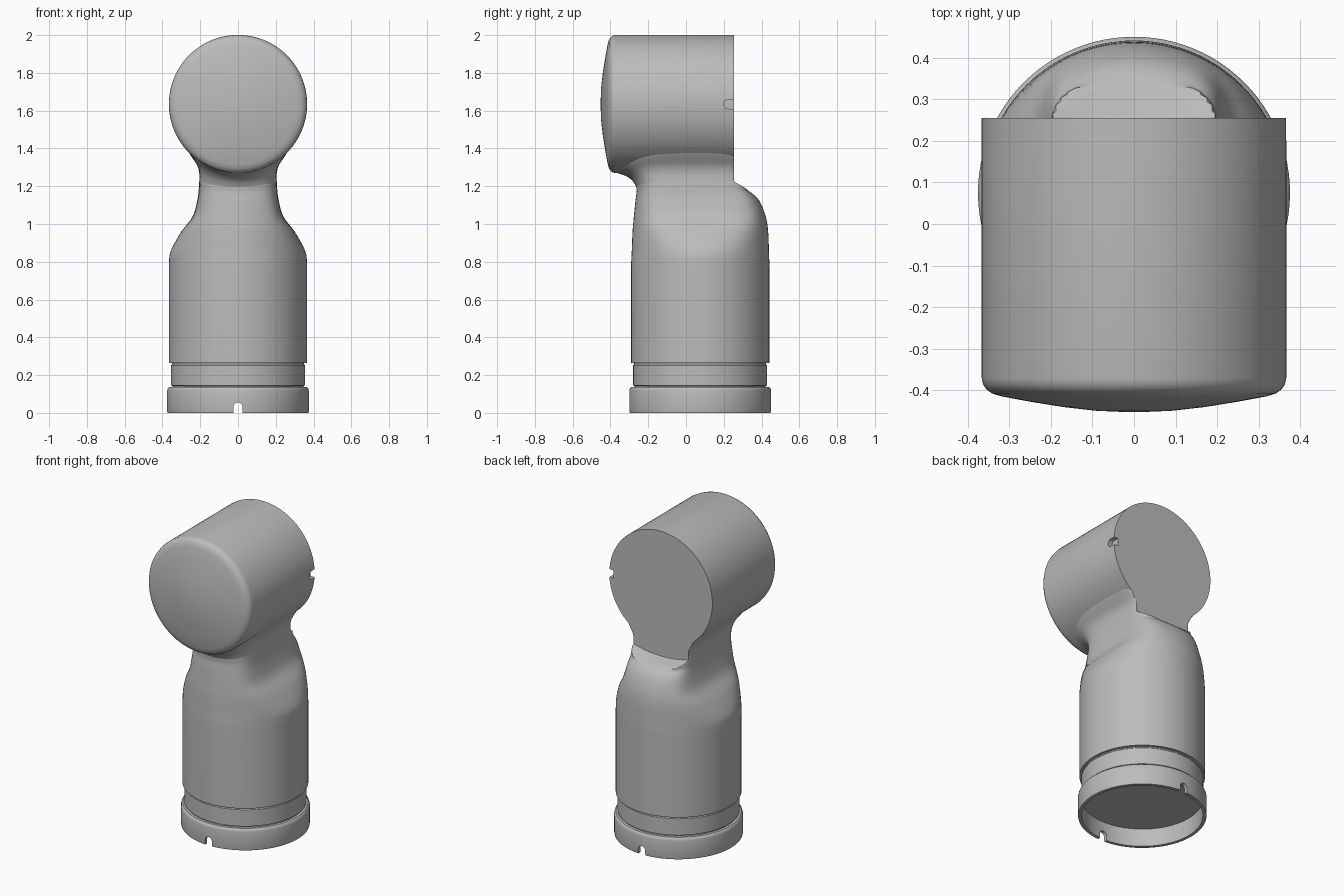
import bpy, bmesh, math
from mathutils import Vector

old = bpy.data.objects.get("Cube")
if old:
    bpy.data.objects.remove(old, do_unlink=True)

SEGMENTS = 96
RADIUS = 0.366          # body and head radius
BODY_Y = 0.075          # body axis
HEAD_Z = 1.635          # head axis
BACK_Y = 0.255          # flat rear face

grey = bpy.data.materials.new("plain grey")
grey.use_nodes = True
grey.diffuse_color = (0.5, 0.5, 0.5, 1)
grey.node_tree.nodes["Principled BSDF"].inputs["Base Color"].default_value = grey.diffuse_color


def loft(name, rings):
    """Skin a stack of closed rings and cap both ends."""
    bm = bmesh.new()
    loops = [[bm.verts.new(p) for p in ring] for ring in rings]
    for low, high in zip(loops, loops[1:]):
        n = len(low)
        for i in range(n):
            j = (i + 1) % n
            bm.faces.new((low[i], low[j], high[j], high[i]))
    bm.faces.new(loops[0][::-1])
    bm.faces.new(loops[-1])
    bmesh.ops.recalc_face_normals(bm, faces=bm.faces)
    mesh = bpy.data.meshes.new(name)
    bm.to_mesh(mesh)
    bm.free()
    mesh.materials.append(grey)
    obj = bpy.data.objects.new(name, mesh)
    bpy.context.collection.objects.link(obj)
    return obj


def angles():
    return [math.tau * i / SEGMENTS for i in range(SEGMENTS)]


def upright(name, profile):
    """Turn a (radius, z) profile about the body axis."""
    return loft(name, [[(r * math.cos(a), BODY_Y + r * math.sin(a), z)
                        for a in angles()] for r, z in profile])


def level(name, profile):
    """Turn a (radius, y) profile about the head axis."""
    return loft(name, [[(r * math.cos(a), y, HEAD_Z + r * math.sin(a))
                        for a in angles()] for r, y in profile])


def activate(obj):
    bpy.ops.object.select_all(action='DESELECT')
    obj.select_set(True)
    bpy.context.view_layer.objects.active = obj


def cut_slot(obj, start, along, across, through, length, depth):
    """Cut a round-ended slot running from start in the along direction."""
    half = 0.025
    arc = [math.pi * i / 10 for i in range(11)]
    outline = [(-half, -0.03), (-half, length - half)]
    outline += [(-half * math.cos(a), length - half + half * math.sin(a)) for a in arc[1:]]
    outline.append((half, -0.03))
    start, along, across, through = map(Vector, (start, along, across, through))
    cutter = loft("slot_cutter", [[start + across * u + along * v + through * d
                                   for u, v in outline] for d in (-depth, depth)])
    cutter.hide_render = True
    mod = obj.modifiers.new("slot", 'BOOLEAN')
    mod.operation = 'DIFFERENCE'
    mod.solver = 'EXACT'
    mod.object = cutter
    activate(obj)
    bpy.ops.object.modifier_apply(modifier=mod.name)
    bpy.data.objects.remove(cutter, do_unlink=True)


def spline(rows, steps):
    """Smooth curve through rows of values."""
    out = []
    for i in range(len(rows) - 1):
        a, b = rows[max(i - 1, 0)], rows[i]
        c, d = rows[i + 1], rows[min(i + 2, len(rows) - 1)]
        for k in range(steps):
            t = k / steps
            out.append([q + t / 2 * (r - p + t * (2 * p - 5 * q + 4 * r - s
                        + t * (3 * (q - r) + s - p))) for p, q, r, s in zip(a, b, c, d)])
    return out + [rows[-1]]


def section(z, half, front, back, sag):
    """Round section pinched in x, stretched in y, and draped along the head."""
    half = min(half, RADIUS * 0.9995)
    p = 8
    side = (half ** -p - RADIUS ** -p) ** (-1 / p)
    ring = []
    for a in angles():
        c, s = math.cos(a), math.sin(a)
        r = (RADIUS ** -p + (abs(c) / side) ** p) ** (-1 / p)
        x = r * c
        if s < 0:
            y = BODY_Y + r * s * (front + BODY_Y) / RADIUS
        else:
            reach = max((back - BODY_Y) / RADIUS, 0.75)
            y = min(BODY_Y + r * s * reach, max(back, BACK_Y))
        drop = RADIUS - math.sqrt(max(RADIUS ** 2 - x * x, 0))
        ring.append((x, y, z + sag * drop))
    return ring


# Body, shoulders and neck: z, half width, front reach, back reach, sag
rows = [
    (0.74, 0.366, 0.291, 0.441, 0),
    (0.80, 0.365, 0.290, 0.441, 0),
    (0.86, 0.355, 0.287, 0.439, 0),
    (0.96, 0.300, 0.283, 0.435, 0),
    (1.04, 0.240, 0.276, 0.422, 0),
    (1.12, 0.215, 0.268, 0.390, 0.1),
    (1.165, 0.208, 0.262, 0.345, 0.25),
    (1.19, 0.206, 0.263, 0.280, 0.4),
    (1.20, 0.205, 0.265, 0.255, 0.5),
    (1.23, 0.206, 0.285, 0.255, 0.7),
    (1.255, 0.220, 0.320, 0.255, 0.85),
    (1.275, 0.265, 0.375, 0.255, 1),
    (1.30, 0.270, 0.380, 0.255, 1),
]
base_row = (0.265,) + rows[0][1:]
body = loft("body_and_neck", [section(*r) for r in [base_row] + spline(rows, 4)])

# Head: sideways drum with a rounded rim and shallow domed front
head = level("head", [
    (RADIUS, BACK_Y), (RADIUS, -0.37), (0.363, -0.385), (0.355, -0.397),
    (0.342, -0.407), (0.32, -0.414), (0.25, -0.427), (0.17, -0.440),
    (0.09, -0.449), (0.02, -0.452)])
cut_slot(head, (RADIUS, BACK_Y, HEAD_Z), (0, -1, 0), (0, 0, 1), (1, 0, 0), 0.055, 0.03)

# Recessed band between body and base
band = upright("neck_band", [
    (0.347, 0.13), (0.347, 0.142), (0.355, 0.146), (0.355, 0.252),
    (0.349, 0.258), (0.349, 0.27)])

# Hollow base ring with a slot at front and back
ring = upright("base_ring", [
    (0.02, 0.115), (0.353, 0.115), (0.353, 0), (0.373, 0), (0.375, 0.01),
    (0.375, 0.118), (0.372, 0.130), (0.364, 0.137), (0.02, 0.138)])
for sign in (-1, 1):
    cut_slot(ring, (0, BODY_Y + sign * RADIUS, 0), (0, 0, 1), (1, 0, 0), (0, 1, 0), 0.055, 0.04)

for obj in (body, head, band, ring):
    activate(obj)
    bpy.ops.object.shade_smooth_by_angle(angle=math.radians(35))
